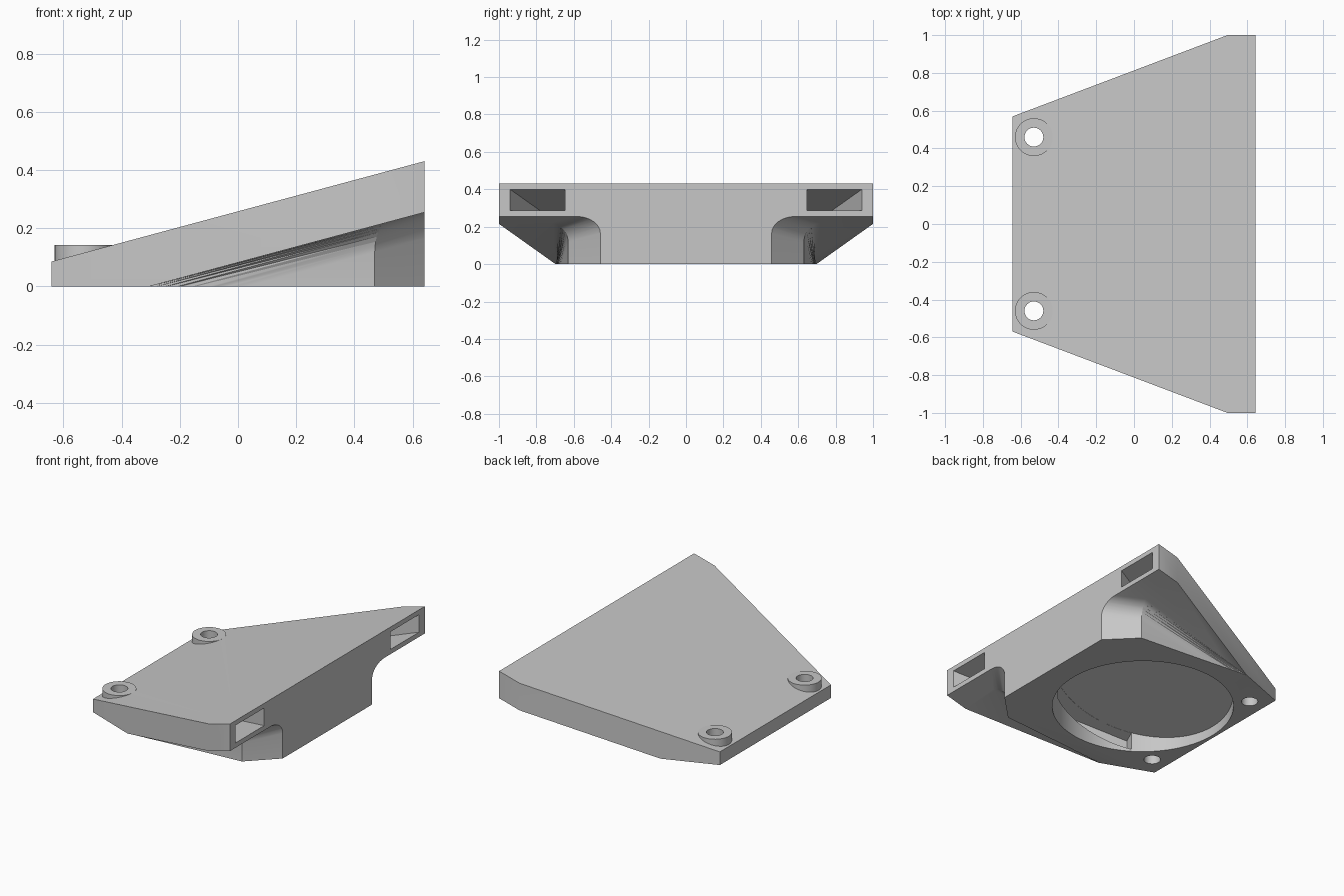
import bpy, bmesh, math

cube = bpy.data.objects.get("Cube")
if cube:
    bpy.data.objects.remove(cube, do_unlink=True)

SLOPE = 0.269
KNEE = -0.305      # where the sloped underside meets the ground


def top(x):
    return 0.258 + SLOPE * x


def under(x):
    return SLOPE * (x - KNEE)


def loft(rings):
    """Closed solid through rings of equal length."""
    bm = bmesh.new()
    loops = [[bm.verts.new(p) for p in ring] for ring in rings]
    n = len(loops[0])
    for a, b in zip(loops, loops[1:]):
        for i in range(n):
            j = (i + 1) % n
            bm.faces.new((a[i], a[j], b[j], b[i]))
    bm.faces.new(loops[0][::-1])
    bm.faces.new(loops[-1])
    return bm


def prism(outline, low, high):
    """Vertical walls between two heights that depend on x."""
    return loft([[(x, y, f(x)) for x, y in outline] for f in (low, high)])


def level(z):
    return lambda x: z


def make(name, bm):
    bmesh.ops.recalc_face_normals(bm, faces=bm.faces[:])
    mesh = bpy.data.meshes.new(name)
    bm.to_mesh(mesh)
    bm.free()
    obj = bpy.data.objects.new(name, mesh)
    bpy.context.collection.objects.link(obj)
    return obj


def combine(body, name, bm, operation):
    tool = make(name, bm)
    mod = body.modifiers.new(name, "BOOLEAN")
    mod.object, mod.operation, mod.solver = tool, operation, "EXACT"
    bpy.context.view_layer.objects.active = body
    bpy.ops.object.modifier_apply(modifier=mod.name)
    bpy.data.objects.remove(tool, do_unlink=True)


def mirrored(half):
    return half + [(x, -y) for x, y in reversed(half)]


def circle(cx, cy, r, n):
    return [(cx + r * math.cos(math.tau * i / n),
             cy + r * math.sin(math.tau * i / n)) for i in range(n)]


# Sloping wedge plate, left oversize at the tall end and below the ground
plate = prism(mirrored([(0.72, 1.0), (0.495, 1.0), (-0.642, 0.57)]), under, top)
body = make("wedge_body", plate)


# Central block under the plate; its fillet fades out towards the low end
def block_ring(out, drop):
    half = [(0.68, 0.42 + 1.414 * out),
            (0.47 + 0.448 * out, 0.63 + 0.966 * out),
            (-0.31, 0.692)]
    return [(x, y, under(x) - drop) for x, y in mirrored(half)]


R = 0.09
rings = [block_ring(0, 0.5)]
for i in range(9):
    a = math.pi / 2 * i / 8
    rings.append(block_ring(R * (1 - math.cos(a)), R * (1 - math.sin(a))))
rings.append(block_ring(R, -0.08))
block = loft(rings)
bmesh.ops.triangulate(block, faces=block.faces[:])
combine(body, "block", block, "UNION")

# Screw bosses on the low end
for s in (1, -1):
    boss = prism(circle(-0.53, s * 0.46, 0.1, 48), level(0.05), level(0.142))
    combine(body, "boss", boss, "UNION")

# Round cavity from below, its ceiling parallel to the top
cavity = prism(circle(-0.07, 0, 0.55, 96), level(-1), lambda x: top(x) - 0.03)
combine(body, "cavity", cavity, "DIFFERENCE")

# Side ducts from the tall end to the cavity, and the screw holes
for s in (1, -1):
    path = [(0.8, 1.0), (-0.4, 0.545), (-0.3, 0.29), (0.8, 0.708)]
    duct = prism([(x, s * y) for x, y in path],
                 lambda x: top(x) - 0.145, lambda x: top(x) - 0.031)
    combine(body, "duct", duct, "DIFFERENCE")
    hole = prism(circle(-0.53, s * 0.46, 0.05, 32), level(-1), level(0.4))
    combine(body, "screw_hole", hole, "DIFFERENCE")

# Trim flat at the ground and the tall end
trim = prism(mirrored([(0.642, 1.2), (-0.8, 1.2)]), level(0), level(0.7))
combine(body, "trim", trim, "INTERSECT")

# Plain grey material
grey = bpy.data.materials.new("plain_grey")
grey.use_nodes = True
colour = (0.57, 0.57, 0.57, 1)
grey.diffuse_color = colour
grey.node_tree.nodes["Principled BSDF"].inputs["Base Color"].default_value = colour
body.data.materials.clear()
body.data.materials.append(grey)

bpy.ops.object.select_all(action="DESELECT")
body.select_set(True)
bpy.context.view_layer.objects.active = body
bpy.ops.object.shade_smooth_by_angle(angle=math.radians(25))
